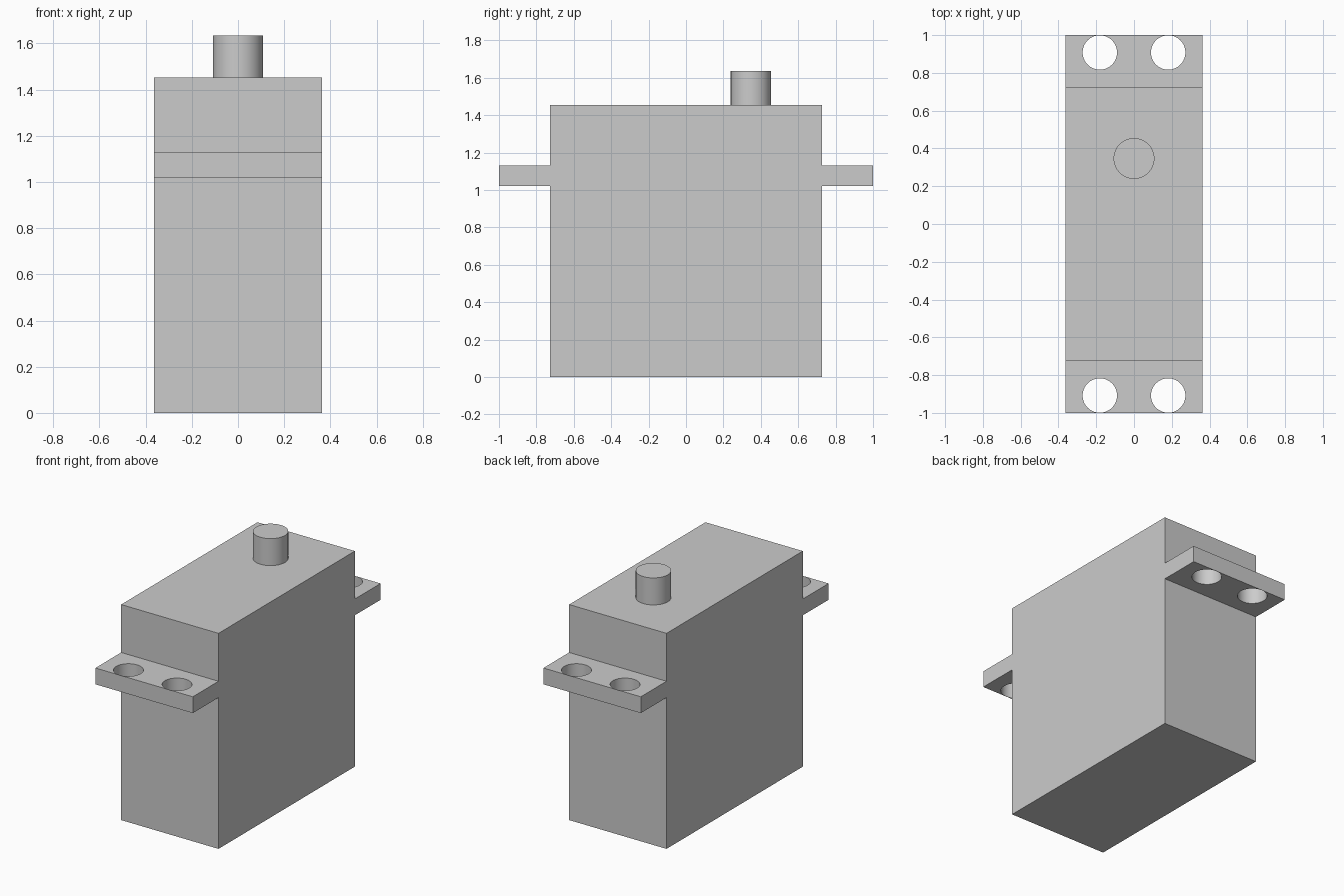
import bpy
import bmesh
import math

cube = bpy.data.objects.get("Cube")
if cube:
    bpy.data.objects.remove(cube, do_unlink=True)

# Single grey plastic
grey = bpy.data.materials.new("grey_plastic")
grey.use_nodes = True
colour = (0.6, 0.6, 0.6, 1)
grey.diffuse_color = colour
grey.node_tree.nodes["Principled BSDF"].inputs["Base Color"].default_value = colour

HALF_WIDTH, HALF_DEPTH, HEIGHT = 0.363, 0.726, 1.453
TAB_BOTTOM, TAB_TOP = 1.02, 1.13


def cylinder(name, radius, x, y, bottom, top):
    bpy.ops.mesh.primitive_cylinder_add(
        vertices=64, radius=radius, depth=top - bottom,
        location=(x, y, (bottom + top) / 2))
    obj = bpy.context.object
    obj.name = name
    obj.data.materials.append(grey)
    return obj


# Casing with mounting tabs: side outline extruded across the width
half = [(HALF_DEPTH, 0), (HALF_DEPTH, TAB_BOTTOM), (1, TAB_BOTTOM),
        (1, TAB_TOP), (HALF_DEPTH, TAB_TOP), (HALF_DEPTH, HEIGHT)]
outline = half + [(-y, z) for y, z in reversed(half)]
bm = bmesh.new()
side = bm.faces.new([bm.verts.new((-HALF_WIDTH, y, z)) for y, z in outline])
grown = bmesh.ops.extrude_face_region(bm, geom=[side], use_keep_orig=True)
moved = [v for v in grown["geom"] if isinstance(v, bmesh.types.BMVert)]
bmesh.ops.translate(bm, verts=moved, vec=(2 * HALF_WIDTH, 0, 0))
bmesh.ops.recalc_face_normals(bm, faces=bm.faces)
mesh = bpy.data.meshes.new("casing")
bm.to_mesh(mesh)
bm.free()
casing = bpy.data.objects.new("casing", mesh)
bpy.context.collection.objects.link(casing)
mesh.materials.append(grey)

# Four screw holes through the tabs
for x in (-0.181, 0.181):
    for y in (-0.908, 0.908):
        cutter = cylinder("screw_hole_cutter", 0.091, x, y,
                          TAB_BOTTOM - 0.1, TAB_TOP + 0.1)
        cutter.hide_render = True
        cutter.hide_set(True)
        cut = casing.modifiers.new("screw_hole", 'BOOLEAN')
        cut.operation = 'DIFFERENCE'
        cut.solver = 'EXACT'
        cut.object = cutter

# Output shaft on the lid
shaft = cylinder("output_shaft", 0.108, 0, 0.347, HEIGHT - 0.02, 1.635)

# Smooth round walls, sharp edges; bake the holes first
bpy.ops.object.select_all(action='DESELECT')
casing.select_set(True)
bpy.context.view_layer.objects.active = casing
for modifier in list(casing.modifiers):
    cutter = modifier.object
    bpy.ops.object.modifier_apply(modifier=modifier.name)
    bpy.data.objects.remove(cutter, do_unlink=True)
shaft.select_set(True)
bpy.ops.object.shade_smooth_by_angle(angle=math.radians(30))
